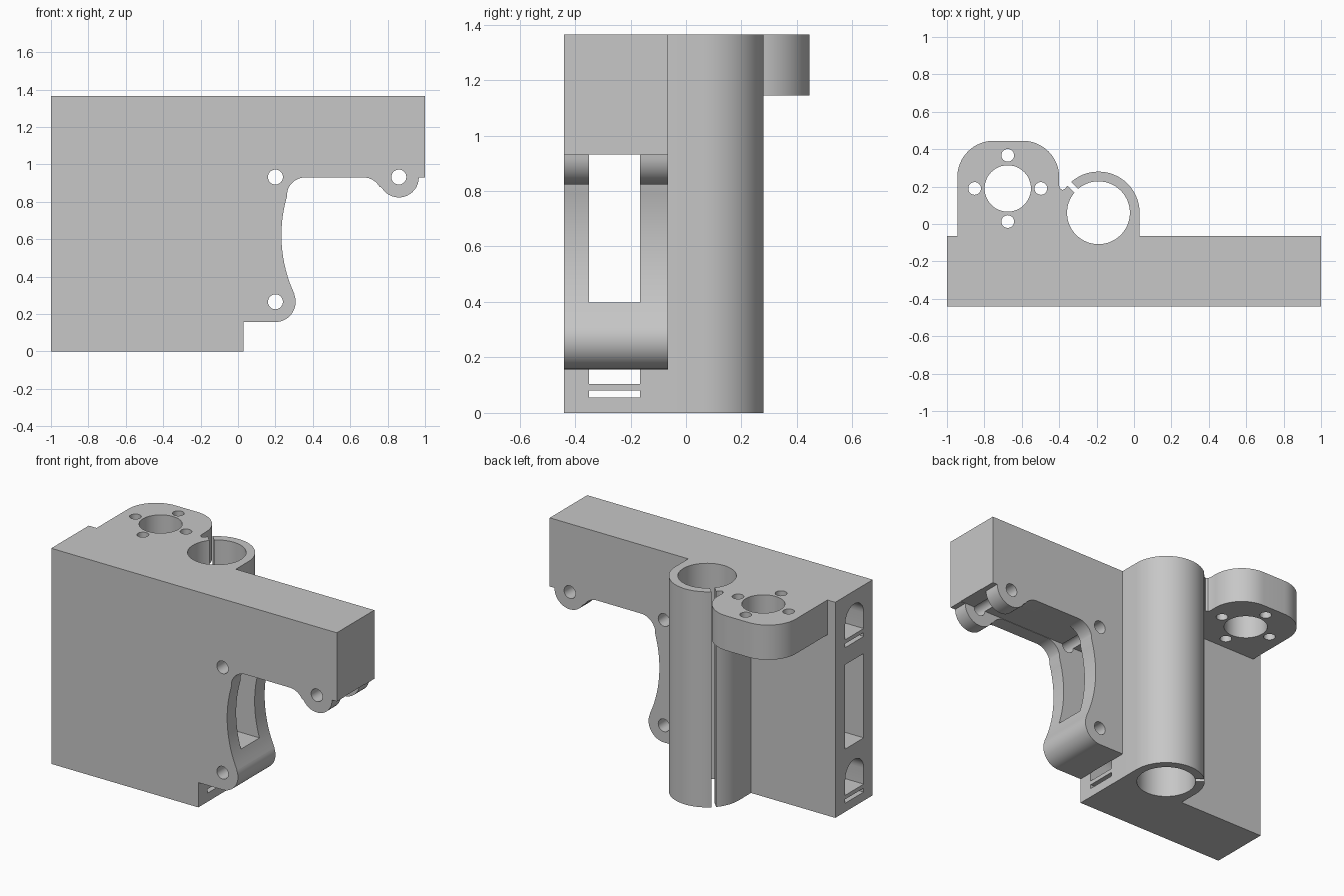
import bpy
import bmesh
from math import cos, sin, radians

cube = bpy.data.objects.get("Cube")
if cube:
    bpy.data.objects.remove(cube, do_unlink=True)

TOP = 1.365
FRONT, BACK = -0.44, -0.065      # block depth
SLOT_F, SLOT_B = -0.35, -0.165   # width of the inner channels

grey = bpy.data.materials.new("light grey plastic")
grey.use_nodes = True
colour = (0.57, 0.57, 0.57, 1)
grey.diffuse_color = colour
grey.node_tree.nodes["Principled BSDF"].inputs["Base Color"].default_value = colour


def arc(cx, cy, r, start, end, steps=16):
    angles = [radians(start + (end - start) * i / steps) for i in range(steps + 1)]
    return [(cx + r * cos(a), cy + r * sin(a)) for a in angles]


def circle(cx, cy, r, steps=48):
    return arc(cx, cy, r, 0, 360, steps)[:-1]


def rect(a0, b0, a1, b1):
    return [(a0, b0), (a1, b0), (a1, b1), (a0, b1)]


def prism(name, outline, axis, low, high):
    """Extrude a flat outline along the x, y or z axis."""
    place = {"x": lambda a, b, d: (d, a, b),
             "y": lambda a, b, d: (a, d, b),
             "z": lambda a, b, d: (a, b, d)}[axis]
    bm = bmesh.new()
    face = bm.faces.new([bm.verts.new(place(a, b, low)) for a, b in outline])
    new = bmesh.ops.extrude_face_region(bm, geom=[face])["geom"]
    verts = [g for g in new if isinstance(g, bmesh.types.BMVert)]
    bmesh.ops.translate(bm, verts=verts, vec=place(0, 0, high - low))
    bmesh.ops.recalc_face_normals(bm, faces=bm.faces)
    mesh = bpy.data.meshes.new(name)
    bm.to_mesh(mesh)
    bm.free()
    mesh.materials.append(grey)
    obj = bpy.data.objects.new(name, mesh)
    bpy.context.scene.collection.objects.link(obj)
    return obj


def combine(target, other, operation):
    """Apply a boolean and remove the helper object."""
    mod = target.modifiers.new(operation, "BOOLEAN")
    mod.object, mod.operation, mod.solver = other, operation, "EXACT"
    bpy.context.view_layer.update()
    graph = bpy.context.evaluated_depsgraph_get()
    mesh = bpy.data.meshes.new_from_object(target.evaluated_get(graph))
    target.modifiers.clear()
    target.data = mesh
    bpy.data.objects.remove(other, do_unlink=True)


# Main block with concave grip edge and end lug
block_outline = (
    [(-1, 0), (0.03, 0), (0.03, 0.157)]
    + arc(0.2, 0.265, 0.108, -90, 25)
    + arc(0.972, 0.62, 0.74, 205, 164)
    + arc(0.36, 0.83, 0.1, 163, 90)
    + arc(0.67, 0.83, 0.1, 90, 30)
    + arc(0.86, 0.93, 0.107, 210, 360)
    + [(1, 0.93), (1, TOP), (-1, TOP)])
body = prism("bracket_body", block_outline, "y", FRONT, BACK)

# Vertical bearing sleeve, flat-sided where it meets the block
SX, SY, SR = -0.19, 0.06, 0.22
sleeve_outline = arc(SX, SY, SR, 0, 180, 32) + [(SX - SR, -0.15), (SX + SR, -0.15)]
combine(body, prism("sleeve", sleeve_outline, "z", 0, TOP), "UNION")

# Rounded mounting flange bridging to the sleeve
MX, MY = -0.675, 0.19
flange_outline = (
    [(-0.3, -0.15), (-0.3, 0.16), (-0.35, 0.205), (-0.365, 0.19), (-0.382, 0.182),
     (-0.395, 0.19), (-0.4, 0.205)]
    + arc(-0.595, 0.25, 0.195, 0, 90)
    + arc(-0.75, 0.25, 0.195, 90, 180)
    + [(-0.945, -0.15)])
combine(body, prism("flange", flange_outline, "z", 1.145, TOP), "UNION")

# Sleeve bore and its diagonal clamping slit
combine(body, prism("bore", circle(SX, SY, 0.168, 64), "z", -0.1, TOP + 0.1), "DIFFERENCE")
k = 0.5 ** 0.5
slit = [(SX - k * (r + w), SY + k * (r - w))
        for r, w in ((0.14, -0.014), (0.26, -0.014), (0.26, 0.014), (0.14, 0.014))]
combine(body, prism("slit", slit, "z", -0.1, TOP + 0.1), "DIFFERENCE")

# Flange centre hole and four screw holes
combine(body, prism("centre_hole", circle(MX, MY, 0.124), "z", 1, TOP + 0.1), "DIFFERENCE")
for dx, dy in ((1, 0), (-1, 0), (0, 1), (0, -1)):
    hole = circle(MX + 0.177 * dx, MY + 0.177 * dy, 0.034, 24)
    combine(body, prism("screw_hole", hole, "z", 1, TOP + 0.1), "DIFFERENCE")

# Long window running through the whole block
combine(body, prism("window", rect(SLOT_F, 0.398, SLOT_B, 0.932), "x", -1.1, 1.1), "DIFFERENCE")

# Arched rod channels with a thin slot below each
mid, half = (SLOT_F + SLOT_B) / 2, (SLOT_B - SLOT_F) / 2
for base in (0.105, 1.09):
    arch = [(SLOT_F, base), (SLOT_B, base)] + arc(mid, base + 0.1, half, 0, 180)
    combine(body, prism("rod_channel", arch, "x", -1.1, 0.031), "DIFFERENCE")
    slot = rect(SLOT_F, base - 0.05, SLOT_B, base - 0.025)
    combine(body, prism("tie_slot", slot, "x", -1.1, 0.031), "DIFFERENCE")

# Pin holes from front to back
for x, z in ((0.2, 0.932), (0.2, 0.265), (0.86, 0.932)):
    combine(body, prism("pin_hole", circle(x, z, 0.04, 32), "y", -0.6, 0), "DIFFERENCE")

# Smooth curved walls, crisp edges
bpy.ops.object.select_all(action="DESELECT")
body.select_set(True)
bpy.context.view_layer.objects.active = body
bpy.ops.object.shade_smooth_by_angle(angle=radians(25))
